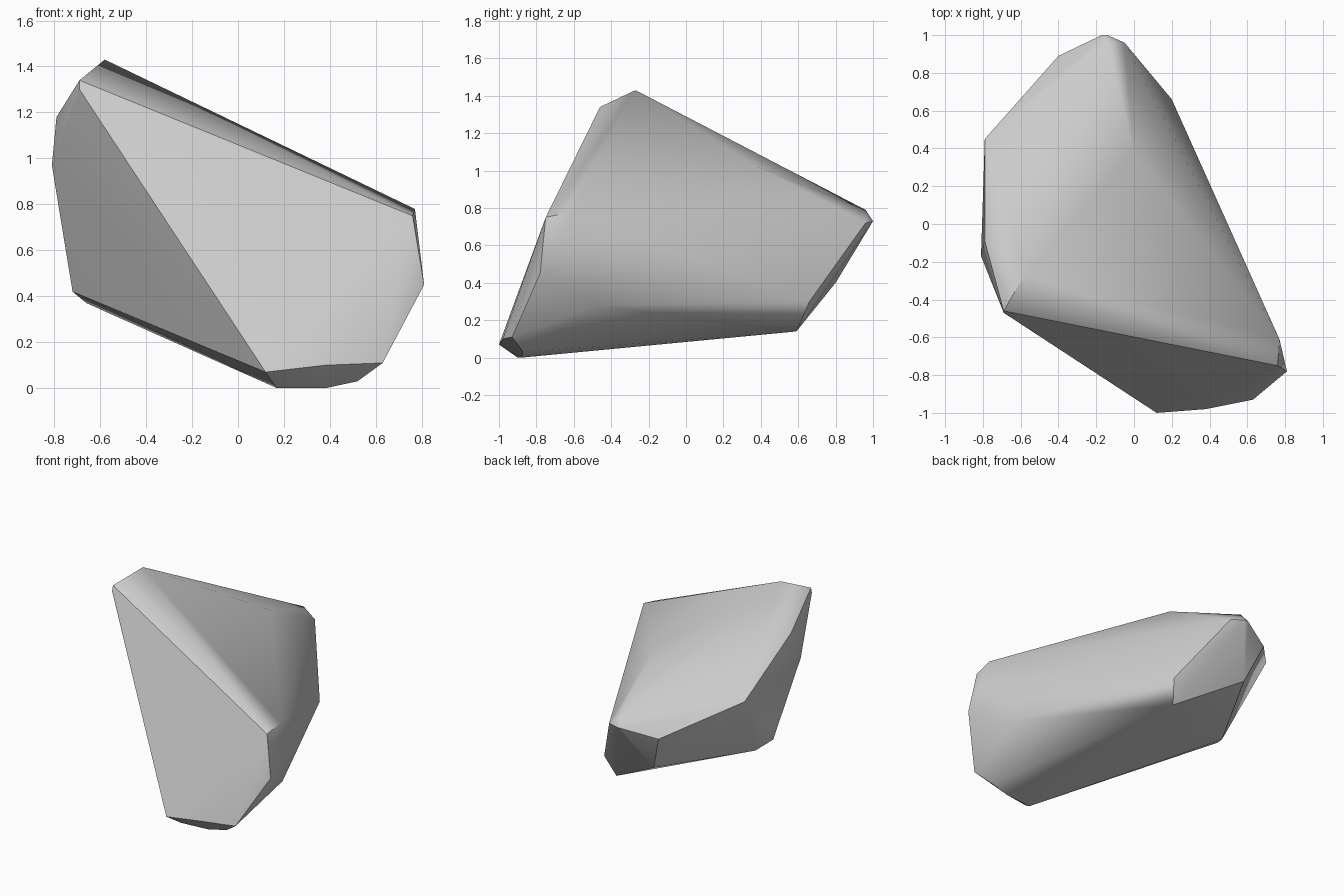
import bpy
import bmesh
import math
from mathutils import Vector

# Remove the default object if the scene has it
default_object = bpy.data.objects.get("Cube")
if default_object:
    bpy.data.objects.remove(default_object, do_unlink=True)

# Corners of the boulder, grouped by region, in hundredths of a unit
UNIT = 0.01
corners = {
    "peak": [(-58, -27, 143), (-69, -46, 134), (-69, -47, 130)],
    "roof_ridge": [(0, 38, 102)],
    "right_flank": [(-79, -9, 118), (-81, -17, 97), (-79, 45, 88),
                    (-72, 2, 42), (-66, 14, 37)],
    "front_toe": [(12, -100, 7), (38, -98, 10), (63, -93, 11)],
    "left_shoulder": [(77, -61, 78), (76, -75, 75), (81, -78, 45),
                      (69, -47, 28)],
    "back_tip": [(-14, 96, 79), (-14, 100, 73), (-17, 100, 73),
                 (-5, 96, 72), (-40, 89, 67)],
    "back_underside": [(20, 66, 30), (15, 59, 14), (-30, 80, 40)],
    "base": [(17, -90, 0), (38, -88, 0), (52, -87, 3)],
}


def make_material(name, colour):
    """One flat colour, shown both in the viewport and in a render."""
    material = bpy.data.materials.new(name)
    material.use_nodes = True
    material.diffuse_color = colour
    shader = next(node for node in material.node_tree.nodes
                  if node.type == "BSDF_PRINCIPLED")
    shader.inputs["Base Color"].default_value = colour
    shader.inputs["Roughness"].default_value = 0.8
    return material


def make_hull(name, groups, material):
    """Wrap a faceted convex skin around all the corner points."""
    bm = bmesh.new()
    for points in groups.values():
        for point in points:
            bm.verts.new(Vector(point) * UNIT)
    result = bmesh.ops.convex_hull(bm, input=bm.verts[:])
    # Drop any points that ended up inside the skin
    inside = [v for v in result["geom_interior"]
              if isinstance(v, bmesh.types.BMVert)]
    bmesh.ops.delete(bm, geom=inside, context="VERTS")
    bmesh.ops.recalc_face_normals(bm, faces=bm.faces[:])
    mesh = bpy.data.meshes.new(name)
    bm.to_mesh(mesh)
    bm.free()
    mesh.materials.append(material)
    obj = bpy.data.objects.new(name, mesh)
    bpy.context.collection.objects.link(obj)
    return obj


# Boulder: worn facets shaded softly, with the main edges kept sharp
stone_grey = make_material("stone_grey", (0.6, 0.6, 0.6, 1.0))
boulder = make_hull("boulder", corners, stone_grey)
bpy.ops.object.select_all(action="DESELECT")
boulder.select_set(True)
bpy.context.view_layer.objects.active = boulder
bpy.ops.object.shade_smooth_by_angle(angle=math.radians(30))

# Let the large facets dominate the shading
weighted = boulder.modifiers.new("facet_shading", "WEIGHTED_NORMAL")
weighted.keep_sharp = True
